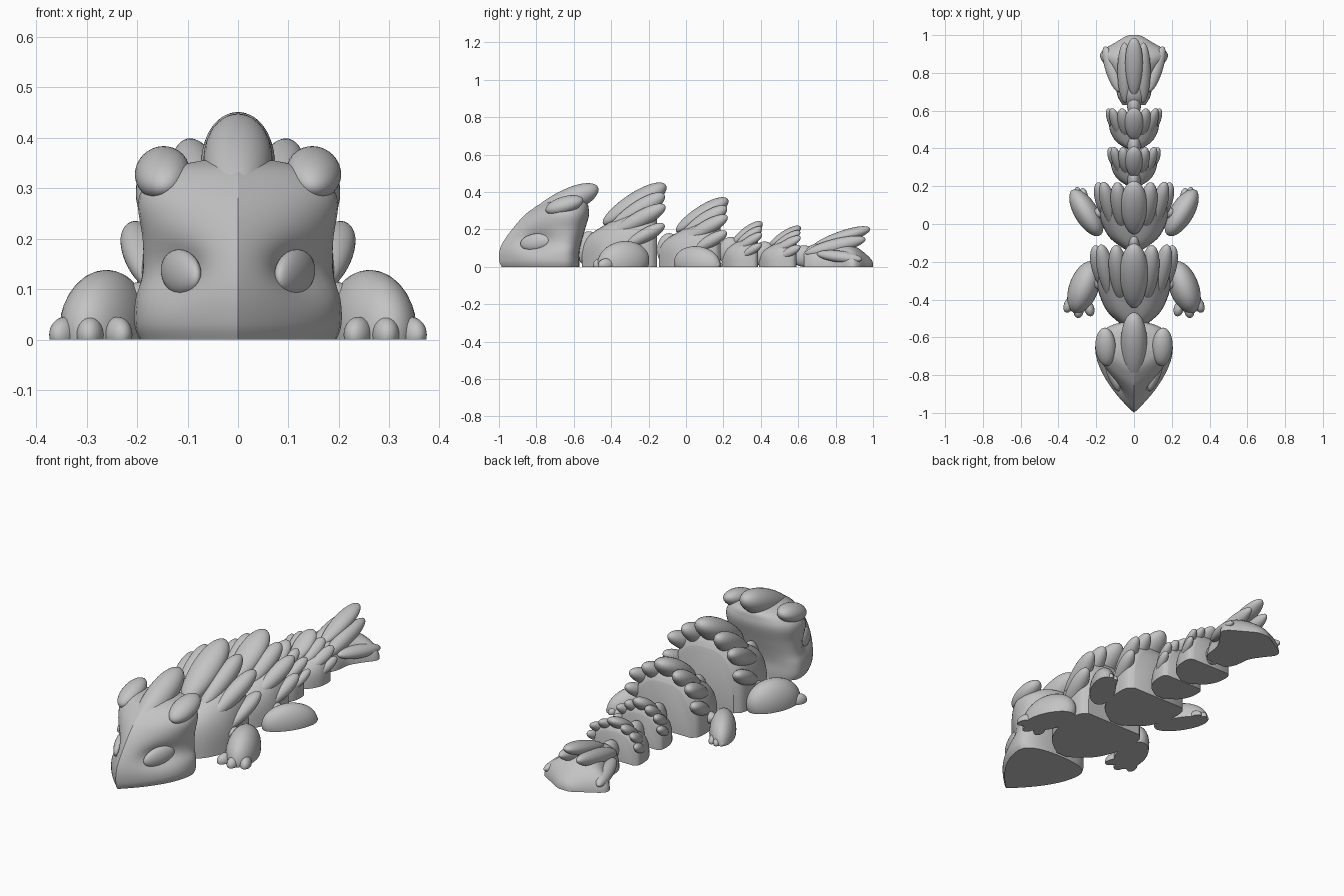
import bpy, bmesh, math
from mathutils import Vector

cube = bpy.data.objects.get("Cube")
if cube:
    bpy.data.objects.remove(cube, do_unlink=True)

grey = bpy.data.materials.new("plain grey")
grey.use_nodes = True
colour = (0.55, 0.55, 0.55, 1)
grey.diffuse_color = colour
grey.node_tree.nodes["Principled BSDF"].inputs["Base Color"].default_value = colour
parts = []


def finish(name, bm):
    """Cut the part flat at the ground, close it and add it to the scene."""
    bmesh.ops.bisect_plane(bm, geom=bm.verts[:] + bm.edges[:] + bm.faces[:],
                           plane_co=(0, 0, 0), plane_no=(0, 0, 1), clear_inner=True)
    rim = [e for e in bm.edges if e.is_boundary]
    if rim:
        bmesh.ops.holes_fill(bm, edges=rim, sides=0)
    bmesh.ops.recalc_face_normals(bm, faces=bm.faces[:])
    mesh = bpy.data.meshes.new(name)
    bm.to_mesh(mesh)
    bm.free()
    mesh.materials.append(grey)
    obj = bpy.data.objects.new(name, mesh)
    bpy.context.collection.objects.link(obj)
    parts.append(obj)


def blob(name, base, tip, width, thick, out=(0, 0, 1), egg=0.0):
    """Rounded ellipsoid stretched from base to tip, fuller at the tip with egg."""
    base, tip = Vector(base), Vector(tip)
    mid, axis = (base + tip) / 2, (tip - base) / 2
    side = axis.cross(Vector(out)).normalized()
    up = side.cross(axis).normalized()
    bm = bmesh.new()
    bmesh.ops.create_uvsphere(bm, u_segments=32, v_segments=20, radius=1)
    for v in bm.verts:
        x, y, z = v.co
        s = 1 + egg * z
        v.co = mid + axis * z + side * (x * width * s) + up * (y * thick * s)
    finish(name, bm)


def pair(name, base, tip, width, thick, out=(0, 0, 1), egg=0.0):
    """The same blob on the left and on the right."""
    for label, s in (("left", 1), ("right", -1)):
        flip = lambda p: (p[0] * s, p[1], p[2])
        blob(label + "_" + name, flip(base), flip(tip), width, thick, flip(out), egg)


def smooth_rows(rows, steps=6):
    """Catmull-Rom interpolation between section rows."""
    result = []
    for i in range(len(rows) - 1):
        a, b, c, d = (rows[min(max(i + k, 0), len(rows) - 1)] for k in (-1, 0, 1, 2))
        for j in range(steps):
            t = j / steps
            result.append([q + t / 2 * (r - p + t * (2 * p - 5 * q + 4 * r - s
                           + t * (3 * (q - r) + s - p))) for p, q, r, s in zip(a, b, c, d)])
    return result + [list(rows[-1])]


def loft(name, rows, ring):
    """Skin through a closed ring for each interpolated row."""
    bm = bmesh.new()
    rings = [[bm.verts.new(p) for p in ring(*row)] for row in smooth_rows(rows)]
    n = len(rings[0])
    for low, high in zip(rings, rings[1:]):
        for i in range(n):
            k = (i + 1) % n
            bm.faces.new((low[i], low[k], high[k], high[i]))
    bm.faces.new(rings[0])
    bm.faces.new(rings[-1])
    finish(name, bm)


def power(v, p):
    return math.copysign(abs(v) ** p, v)


def arch(p):
    """Flat-bottomed arch section standing across the body."""
    def ring(y, half, top):
        return [(half * power(math.cos(math.pi * i / 28), p), y,
                 top * abs(math.sin(math.pi * i / 28)) ** p) for i in range(29)]
    return ring


# Head: pointed snout, round back, hollows under the brow
def head_ring(z, front, half, back):
    middle, points = -0.66, []
    for i in range(64):
        c, s = math.cos(math.tau * i / 64), math.sin(math.tau * i / 64)
        if c > 0:
            x = half * math.copysign(1 - c ** 1.8, s)
            y = middle + (front - middle) * c
        else:
            x = half * power(s, 0.8)
            y = middle + (back - middle) * abs(c) ** 0.8
        hollow = math.exp(-((y + 0.83) / 0.1) ** 2 - ((z - 0.14) / 0.055) ** 2)
        points.append((x * (1 - 0.33 * hollow), y, z))
    return points


loft("head", [(0, -0.985, 0.195, -0.57), (0.03, -0.998, 0.205, -0.57),
              (0.08, -0.998, 0.204, -0.57), (0.13, -0.98, 0.192, -0.56),
              (0.2, -0.93, 0.19, -0.54), (0.27, -0.87, 0.198, -0.52),
              (0.31, -0.82, 0.18, -0.52), (0.34, -0.77, 0.135, -0.53),
              (0.355, -0.71, 0.07, -0.57)], head_ring)
blob("head_crest", (0, -0.84, 0.255), (0, -0.47, 0.425), 0.068, 0.065, egg=0.15)
pair("horn", (0.145, -0.75, 0.3), (0.155, -0.55, 0.36), 0.055, 0.045, (0.3, 0, 1))
pair("eye", (0.08, -0.885, 0.12), (0.145, -0.725, 0.145), 0.045, 0.025, (1, -0.4, 0.1))

# Body segments: tapered core with a fan of swept-back spines
core = [(-1, 0.15, 0.26), (-0.9, 0.42, 0.37), (-0.75, 0.7, 0.46), (-0.5, 0.9, 0.58),
        (-0.25, 0.95, 0.7), (-0.08, 0.92, 0.74), (0, 0.78, 0.64)]
spines = [("upper_spine", (0.32, -0.62, 0.45), (0.46, 0.1, 0.84), 0.23, 0.11, (0.4, 0, 1)),
          ("middle_spine", (0.55, -0.62, 0.36), (0.84, 0.11, 0.71), 0.21, 0.1, (0.8, 0, 1)),
          ("lower_spine", (0.78, -0.45, 0.22), (0.98, 0.1, 0.49), 0.17, 0.09, (1, 0, 0.4))]


def segment(name, back, length, half, height):
    place = lambda p: (p[0] * half, back + p[1] * length, p[2] * height)
    loft(name + "_core", [(back + v * length, w * half, t * height) for v, w, t in core],
         arch(0.65))
    blob(name + "_top_spine", place((0, -0.72, 0.5)), place((0, 0.12, 0.95)),
         0.35 * half, 0.13 * height, egg=0.1)
    for label, base, tip, width, thick, out in spines:
        pair(name + "_" + label, place(base), place(tip), width * half,
             thick * height, out, 0.15)


segment("chest", -0.155, 0.4, 0.21, 0.46)
segment("hip", 0.185, 0.33, 0.195, 0.38)
segment("front_tail", 0.385, 0.19, 0.13, 0.25)
segment("rear_tail", 0.59, 0.2, 0.14, 0.225)

# Joints linking the segments
for i, (y, top) in enumerate([(-0.52, 0.19), (-0.09, 0.18), (0.24, 0.16),
                              (0.42, 0.135), (0.63, 0.115)]):
    blob("joint_%d" % (i + 1), (0, y - 0.065, top / 2), (0, y + 0.065, top / 2),
         0.037, top / 2)

# Tail fluke with ridges
loft("tail_fluke", [(0.63, 0.06, 0.09), (0.68, 0.088, 0.12), (0.76, 0.1, 0.13),
                    (0.82, 0.135, 0.13), (0.88, 0.178, 0.12), (0.92, 0.165, 0.1),
                    (0.96, 0.1, 0.07), (0.99, 0.05, 0.04), (1, 0.025, 0.02)], arch(1.0))
blob("tail_top_spine", (0, 0.68, 0.11), (0, 0.985, 0.205), 0.046, 0.034, egg=0.15)
pair("tail_ridge", (0.045, 0.64, 0.07), (0.05, 0.96, 0.15), 0.04, 0.04, (0.5, 0, 1))
pair("tail_fin", (0.08, 0.7, 0.07), (0.155, 0.94, 0.04), 0.035, 0.03, (0.5, 0, 1))

# Front legs with three toes each
pair("front_leg", (0.215, -0.2, 0.05), (0.315, -0.47, 0.0), 0.078, 0.112)
pair("front_leg_joint", (0.13, -0.31, 0.08), (0.24, -0.31, 0.08), 0.035, 0.035)
for i, (x, y) in enumerate([(0.238, -0.455), (0.293, -0.465), (0.343, -0.435)]):
    dx = (x - 0.28) * 0.3
    pair("front_toe_%d" % (i + 1), (x - dx, y + 0.05, 0.012), (x + dx, y - 0.033, 0.008),
         0.027, 0.035)

# Hind legs pointing backwards
pair("hind_leg", (0.18, -0.06, 0.03), (0.325, 0.18, 0.0), 0.063, 0.095)
pair("hind_leg_joint", (0.12, 0.06, 0.065), (0.22, 0.06, 0.065), 0.03, 0.03)
for i, (x, y) in enumerate([(0.265, 0.165), (0.295, 0.17), (0.318, 0.155)]):
    pair("hind_toe_%d" % (i + 1), (x - 0.01, y - 0.04, 0.01), (x + 0.01, y + 0.025, 0.008),
         0.019, 0.025)

# Smooth shading with sharp ground edges
bpy.ops.object.select_all(action='DESELECT')
for obj in parts:
    obj.select_set(True)
bpy.context.view_layer.objects.active = parts[0]
bpy.ops.object.shade_smooth_by_angle(angle=math.radians(40))
